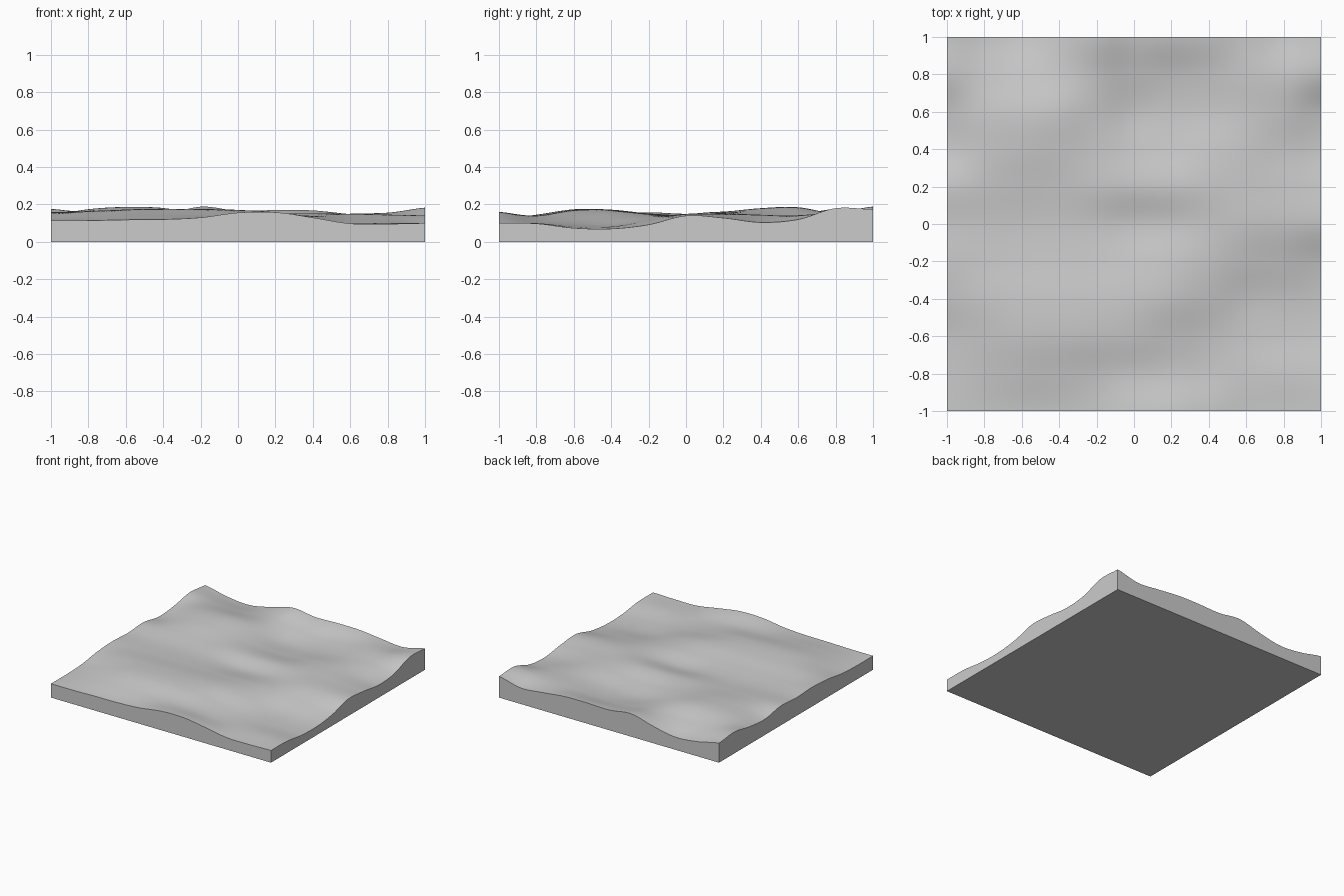
import bpy
import bmesh
import math

default_cube = bpy.data.objects.get("Cube")
if default_cube:
    bpy.data.objects.remove(default_cube, do_unlink=True)

# Landform control heights, back row to front row, left to right across x
STEP = 0.002
RELIEF = [
    [80, 60, 52, 70, 94, 83, 85, 84, 74, 66, 87],
    [88, 77, 72, 75, 78, 65, 62, 68, 75, 78, 90],
    [72, 87, 92, 90, 73, 53, 53, 61, 70, 70, 60],
    [65, 84, 90, 86, 75, 63, 61, 70, 72, 63, 52],
    [80, 81, 80, 78, 78, 75, 75, 76, 74, 69, 64],
    [75, 74, 72, 71, 68, 61, 63, 70, 74, 72, 70],
    [79, 77, 76, 76, 75, 74, 74, 69, 61, 55, 46],
    [74, 82, 85, 86, 86, 85, 79, 63, 45, 40, 35],
    [61, 75, 85, 87, 86, 82, 68, 53, 44, 40, 37],
    [57, 65, 72, 72, 70, 70, 63, 53, 49, 50, 49],
    [57, 57, 59, 60, 65, 78, 79, 65, 49, 48, 50],
]


def spline(values, position):
    """Smooth curve through evenly spaced values, position from 0 to 1."""
    last = len(values) - 1
    scaled = min(max(position, 0), 1) * last
    i = min(int(scaled), last - 1)
    t = scaled - i
    before, start = values[max(i - 1, 0)], values[i]
    end, after = values[i + 1], values[min(i + 2, last)]
    slope_in = (end - before) / 2
    slope_out = (after - start) / 2
    bend = 3 * (end - start) - 2 * slope_in - slope_out
    twist = 2 * (start - end) + slope_in + slope_out
    return start + t * (slope_in + t * (bend + t * twist))


def ground_height(x, y):
    column = [spline(row, (x + 1) / 2) for row in RELIEF]
    return STEP * spline(column, (1 - y) / 2)


def make_material(name, colour):
    material = bpy.data.materials.new(name)
    material.use_nodes = True
    material.diffuse_color = colour
    shader = next(n for n in material.node_tree.nodes if n.type == "BSDF_PRINCIPLED")
    shader.inputs["Base Color"].default_value = colour
    return material


# Rolling top surface
bm = bmesh.new()
bmesh.ops.create_grid(bm, x_segments=100, y_segments=100, size=1)
for vert in bm.verts:
    vert.co.z = ground_height(vert.co.x, vert.co.y)

# Straight side walls dropped to a flat base
rim = [edge for edge in bm.edges if edge.is_boundary]
walls = bmesh.ops.extrude_edge_only(bm, edges=rim)["geom"]
for vert in walls:
    if isinstance(vert, bmesh.types.BMVert):
        vert.co.z = 0
bottom_rim = [edge for edge in bm.edges if edge.is_boundary]
bmesh.ops.contextual_create(bm, geom=bottom_rim)
bmesh.ops.recalc_face_normals(bm, faces=bm.faces[:])

mesh = bpy.data.meshes.new("terrain_tile")
bm.to_mesh(mesh)
bm.free()
terrain = bpy.data.objects.new("terrain_tile", mesh)
bpy.context.collection.objects.link(terrain)
mesh.materials.append(make_material("stone_grey", (0.6, 0.6, 0.6, 1)))

# Smooth hills with crisp edges at the walls
bpy.ops.object.select_all(action="DESELECT")
terrain.select_set(True)
bpy.context.view_layer.objects.active = terrain
bpy.ops.object.shade_smooth_by_angle(angle=math.radians(40))
